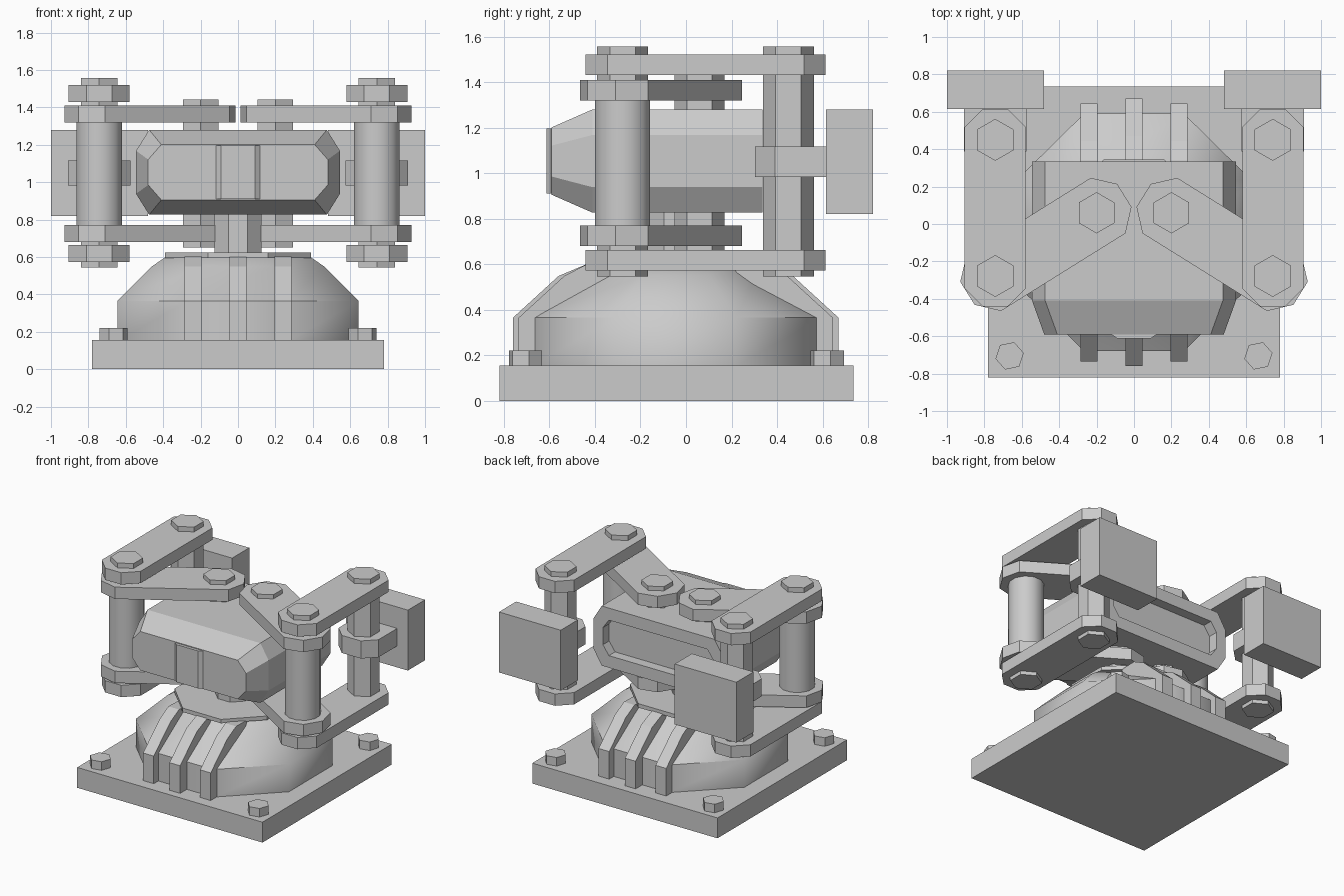
import bpy, bmesh
from math import cos, sin, pi, radians, atan2
from mathutils import Vector

if "Cube" in bpy.data.objects:
    bpy.data.objects.remove(bpy.data.objects["Cube"])


def loft(name, rings, smooth=None):
    """Skin equal-length rings of points and cap both ends."""
    bm = bmesh.new()
    rows = [[bm.verts.new(p) for p in ring] for ring in rings]
    n = len(rows[0])
    for a, b in zip(rows, rows[1:]):
        for i in range(n):
            j = (i + 1) % n
            bm.faces.new((a[i], a[j], b[j], b[i]))
    bm.faces.new(rows[0])
    bm.faces.new(rows[-1])
    bmesh.ops.recalc_face_normals(bm, faces=bm.faces)
    me = bpy.data.meshes.new(name)
    bm.to_mesh(me)
    bm.free()
    ob = bpy.data.objects.new(name, me)
    bpy.context.collection.objects.link(ob)
    if smooth:
        bpy.ops.object.select_all(action='DESELECT')
        ob.select_set(True)
        bpy.context.view_layer.objects.active = ob
        bpy.ops.object.shade_smooth_by_angle(angle=radians(smooth))
    return ob


def prism(name, pts, z0, z1, smooth=None):
    return loft(name, [[(x, y, z) for x, y in pts] for z in (z0, z1)], smooth)


def rect(x0, x1, y0, y1):
    return [(x0, y0), (x1, y0), (x1, y1), (x0, y1)]


def ngon(cx, cy, rx, n, turn=0.0, ry=None):
    ry = ry or rx
    return [(cx + rx * cos(turn + 2 * pi * i / n), cy + ry * sin(turn + 2 * pi * i / n))
            for i in range(n)]


def link(p, q, r):
    """Bar outline between two pivots, each end half an octagon."""
    a = atan2(q[1] - p[1], q[0] - p[0])
    R = r / cos(pi / 8)
    ang = [radians(d) for d in (-67.5, -22.5, 22.5, 67.5)]
    return ([(q[0] + R * cos(a + t), q[1] + R * sin(a + t)) for t in ang] +
            [(p[0] - R * cos(a + t), p[1] - R * sin(a + t)) for t in ang])


CY = -0.045            # centre of the base in y
K = 1 / cos(pi / 8)    # octagon apothem to corner

# Base plate and corner bolts
prism("base_plate", rect(-0.78, 0.78, -0.82, 0.735), 0, 0.155)
for s in (-1, 1):
    for y in (-0.705, 0.62):
        prism("base_bolt", ngon(s * 0.665, y, 0.077, 6, 0.2), 0.15, 0.22)

# Octagonal dome, flange and neck
dome = [(0.645, 0.635, 0.15), (0.645, 0.635, 0.365), (0.46, 0.36, 0.55), (0.38, 0.31, 0.605)]
loft("dome", [[(x, y, z) for x, y in ngon(0, CY, rx * K, 8, pi / 8, ry * K)]
              for rx, ry, z in dome], 50)
prism("flange", ngon(0, CY, 0.39 * K, 8, pi / 8), 0.595, 0.625)
prism("neck", ngon(0, CY, 0.135, 8, pi / 8), 0.6, 0.85)

# Ribs on front and back of the dome
for s in (-1, 1):
    for x, out in ((-0.24, 0.69), (0, 0.715), (0.24, 0.69)):
        prof = [(out, 0.15), (out, 0.365), (out - 0.2, 0.548), (0.385, 0.603),
                (0.25, 0.6), (0.45, 0.15)]
        loft("dome_rib", [[(x + dx, CY + s * d, z) for d, z in prof] for dx in (-0.045, 0.045)])


# Pod body with tapered nose and recessed back
def pod_ring(y, hx, hz, cx, cz, zc=1.053):
    q = [(hx, hz - cz), (hx - cx, hz), (cx - hx, hz), (-hx, hz - cz),
         (-hx, cz - hz), (cx - hx, -hz), (hx - cx, -hz), (hx, cz - hz)]
    return [(x, y, zc + z) for x, z in q]


loft("pod_body", [pod_ring(-0.59, 0.48, 0.148, 0.07, 0.08),
                  pod_ring(-0.41, 0.545, 0.227, 0.07, 0.112),
                  pod_ring(0.335, 0.545, 0.227, 0.07, 0.112),
                  pod_ring(0.335, 0.465, 0.135, 0.05, 0.07),
                  pod_ring(0.26, 0.465, 0.135, 0.05, 0.07)])
prism("nose_panel", [(-0.118, -0.58), (-0.118, -0.592), (-0.09, -0.612), (0.09, -0.612),
                     (0.118, -0.592), (0.118, -0.58)], 0.91, 1.195)

# Linkage on each side
for s in (-1, 1):
    inner, front, back = (s * 0.2, 0.06), (s * 0.742, -0.278), (s * 0.742, 0.45)
    # Inner, front and back hexagonal pins
    prism("inner_pin_upper", ngon(*inner, 0.11, 6, pi / 2), 1.25, 1.442)
    prism("inner_pin_lower", ngon(*inner, 0.11, 6, pi / 2), 0.65, 0.86)
    prism("front_pin", ngon(*front, 0.112, 6, pi / 2), 0.545, 1.557)
    prism("back_pin", ngon(*back, 0.112, 6, pi / 2), 0.545, 1.557)
    prism("front_sleeve", ngon(*front, 0.125, 12, pi / 12), 0.765, 1.32, 35)
    # Arms and links above and below
    for z in (0.68, 1.32):
        prism("swing_arm", link(front, inner, 0.175), z, z + 0.09)
    for z in (0.573, 1.43):
        prism("outer_link", link(front, back, 0.163), z, z + 0.09)
    # Collar and end pad
    x = s * 0.742
    prism("pad_collar", [(x - 0.168, 0.63), (x - 0.168, 0.39), (x - 0.08, 0.303),
                         (x + 0.08, 0.303), (x + 0.168, 0.39), (x + 0.168, 0.63)], 0.983, 1.117)
    prism("end_pad", rect(s * 0.48, s * 1.0, 0.615, 0.822), 0.82, 1.28)
